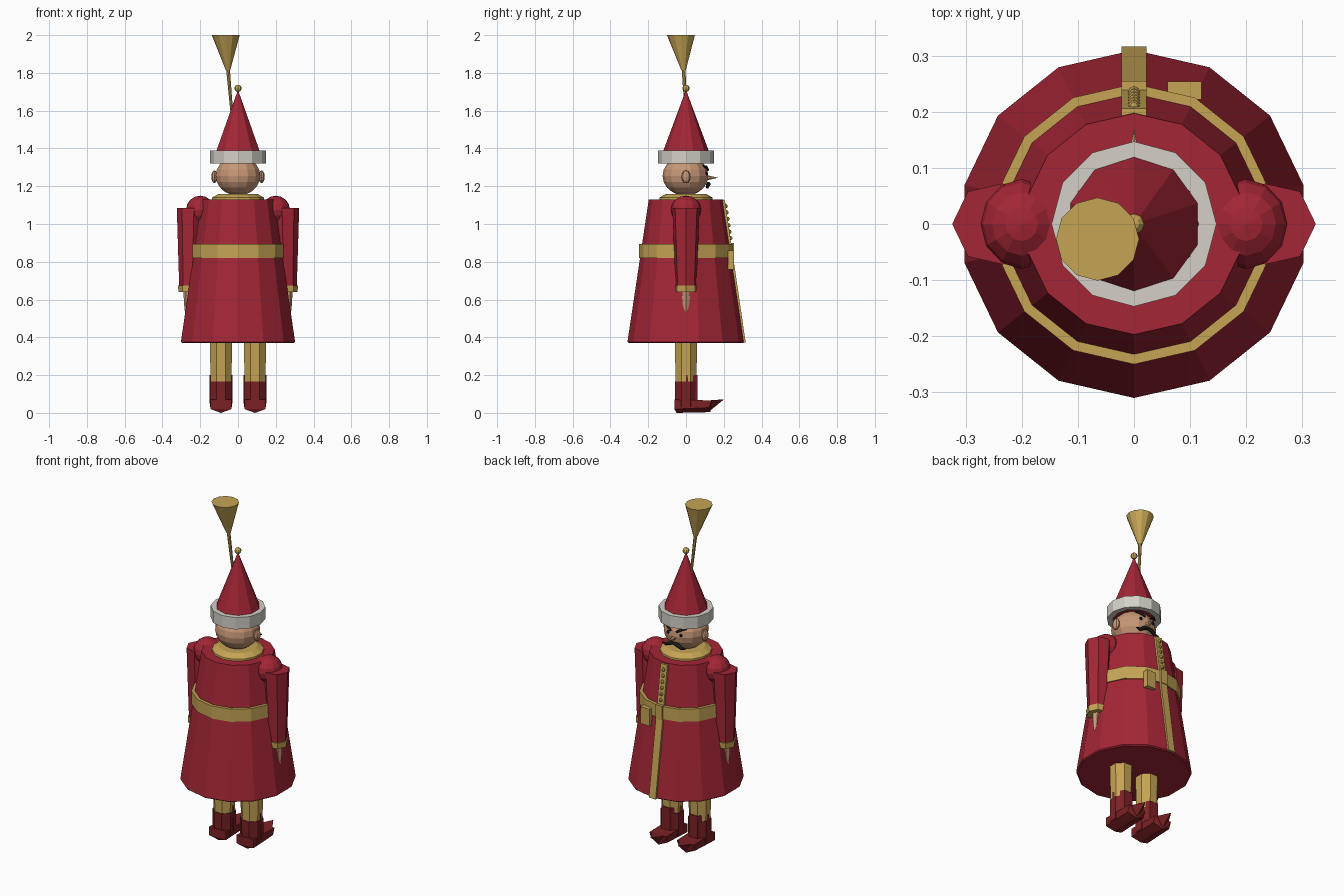
import bpy, bmesh, math
from mathutils import Vector

cube = bpy.data.objects.get("Cube")
if cube:
    bpy.data.objects.remove(cube)


def material(name, rgb):
    m = bpy.data.materials.new(name)
    m.use_nodes = True
    m.diffuse_color = (*rgb, 1)
    m.node_tree.nodes["Principled BSDF"].inputs["Base Color"].default_value = (*rgb, 1)
    return m


RED = material("coat_red", (0.37, 0.019, 0.036))
GOLD = material("gold", (0.56, 0.37, 0.09))
WHITE = material("fur_white", (0.66, 0.63, 0.57))
SKIN = material("skin", (0.57, 0.31, 0.18))
BOOT = material("boot_red", (0.2, 0.015, 0.018))
BLACK = material("black", (0.01, 0.01, 0.01))


def finish(name, bm, mat):
    bmesh.ops.recalc_face_normals(bm, faces=bm.faces)
    me = bpy.data.meshes.new(name)
    bm.to_mesh(me)
    bm.free()
    me.materials.append(mat)
    ob = bpy.data.objects.new(name, me)
    bpy.context.collection.objects.link(ob)
    return ob


def loft(name, mat, rings, n, start=90, flip=1):
    """Stack of flat rings (x, y, z, radius) with n sides, capped at both ends."""
    bm = bmesh.new()
    loops = []
    for x, y, z, r in rings:
        angles = [math.radians(start + 360 * i / n) for i in range(n)]
        loops.append([bm.verts.new((x + flip * r * math.cos(a), y + r * math.sin(a), z)) for a in angles])
    for a, b in zip(loops, loops[1:]):
        for i in range(n):
            j = (i + 1) % n
            bm.faces.new((a[i], a[j], b[j], b[i]))
    bm.faces.new(loops[0])
    bm.faces.new(loops[-1])
    bmesh.ops.remove_doubles(bm, verts=bm.verts, dist=0.0001)
    return finish(name, bm, mat)


def ball(name, mat, centre, size, u=10, v=7):
    bm = bmesh.new()
    bmesh.ops.create_uvsphere(bm, u_segments=u, v_segments=v, radius=1)
    for p in bm.verts:
        p.co = Vector(centre) + Vector([c * s for c, s in zip(p.co, size)])
    return finish(name, bm, mat)


def ring(name, mat, z0, z1, outer, inner, n):
    """Square-section band around the z axis."""
    bm = bmesh.new()
    section = ((outer, z0), (outer, z1), (inner, z1), (inner, z0))
    loops = []
    for i in range(n):
        a = math.pi / 2 + math.tau * i / n
        loops.append([bm.verts.new((r * math.cos(a), r * math.sin(a), z)) for r, z in section])
    for i in range(n):
        a, b = loops[i], loops[(i + 1) % n]
        for k in range(4):
            m = (k + 1) % 4
            bm.faces.new((a[k], a[m], b[m], b[k]))
    return finish(name, bm, mat)


def hull(name, mat, points):
    bm = bmesh.new()
    for p in points:
        bm.verts.new(p)
    bmesh.ops.convex_hull(bm, input=bm.verts)
    return finish(name, bm, mat)


def box(name, mat, lo, hi):
    xs, ys, zs = zip(lo, hi)
    return hull(name, mat, [(x, y, z) for x in xs for y in ys for z in zs])


def stroke(name, mat, points, radii):
    """Tapered solid that follows a path."""
    cu = bpy.data.curves.new(name, "CURVE")
    cu.dimensions = "3D"
    cu.bevel_depth = 1
    cu.bevel_resolution = 1
    cu.use_fill_caps = True
    sp = cu.splines.new("POLY")
    sp.points.add(len(points) - 1)
    for p, co, r in zip(sp.points, points, radii):
        p.co = (*co, 1)
        p.radius = r
    cu.materials.append(mat)
    ob = bpy.data.objects.new(name, cu)
    bpy.context.collection.objects.link(ob)
    return ob


# Coat, belt and collar
loft("coat", RED, [(0, 0, 0.37, 0.302), (0, 0, 0.376, 0.31), (0, 0, 1.13, 0.197)], 14)
ring("belt", GOLD, 0.82, 0.895, 0.25, 0.2, 14)
loft("collar", GOLD, [(0, 0, 1.12, 0.142), (0, 0, 1.14, 0.14), (0, 0, 1.16, 0.105)], 14)

# Button strip down the coat opening, with buttons and belt pouch
w = 0.022
hull("coat_strip", GOLD, [(x, y, z) for x in (-w, w)
                          for y, z in ((0.29, 0.372), (0.316, 0.372), (0.18, 1.125), (0.206, 1.125))])
hull("belt_clasp", GOLD, [(x, y, z) for x in (-w, w)
                          for y, z in ((0.22, 0.815), (0.255, 0.815), (0.22, 0.9), (0.255, 0.9))])
for i in range(6):
    z = 0.925 + i * 0.034
    ball(f"button_{i + 1}", GOLD, (0, 0.316 - (z - 0.372) * 0.146, z), (0.011,) * 3, 8, 5)
box("belt_pouch", GOLD, (0.06, 0.222, 0.76), (0.12, 0.254, 0.86))

# Head and face
ball("head", SKIN, (0, -0.003, 1.255), (0.121, 0.121, 0.105), 14, 10)
bm = bmesh.new()
bmesh.ops.create_cone(bm, cap_ends=True, segments=6, radius1=0.016, radius2=0, depth=0.07)
for p in bm.verts:
    p.co = Vector((p.co.x, 0.135 + p.co.z, 1.245 - p.co.y))
finish("nose", bm, SKIN)
for side, s in (("left", 1), ("right", -1)):
    ball(f"{side}_ear", SKIN, (s * 0.125, 0, 1.25), (0.016, 0.024, 0.034), 8, 6)
    ball(f"{side}_eye", BLACK, (s * 0.042, 0.108, 1.268), (0.009, 0.008, 0.009), 8, 5)
    stroke(f"{side}_eyebrow", BLACK,
           [(s * 0.018, 0.117, 1.285), (s * 0.045, 0.108, 1.302), (s * 0.07, 0.092, 1.308)],
           [0.006, 0.008, 0.004])
    stroke(f"{side}_moustache", BLACK,
           [(0, 0.118, 1.216), (s * 0.025, 0.119, 1.212), (s * 0.052, 0.113, 1.196), (s * 0.077, 0.112, 1.199)],
           [0.008, 0.012, 0.009, 0.003])

# Hat
ring("hat_fur", WHITE, 1.32, 1.39, 0.147, 0.115, 12)
loft("hat_cone", RED, [(0, 0, 1.33, 0.121), (0, 0, 1.388, 0.12), (0, 0, 1.705, 0.002)], 10)
ball("hat_bobble", GOLD, (0, 0, 1.718), (0.019,) * 3, 8, 6)

# Horn rising from the side of the hat
loft("horn_tube", GOLD, [(-0.033, 0, 1.59, 0.007), (-0.053, -0.013, 1.82, 0.01)], 8)
loft("horn_bell", GOLD, [(-0.053, -0.013, 1.815, 0.012), (-0.065, -0.027, 2.0, 0.074)], 12)

# Arms, legs and boots on both sides
for side, s in (("left", 1), ("right", -1)):
    ball(f"{side}_shoulder", RED, (s * 0.2, 0, 1.075), (0.075, 0.08, 0.075), 12, 8)
    loft(f"{side}_sleeve", RED, [(s * 0.255, 0, 0.66, 0.056), (s * 0.25, 0, 1.085, 0.074)], 7, 0, s)
    loft(f"{side}_cuff", GOLD, [(s * 0.255, 0, 0.64, 0.06), (s * 0.255, 0, 0.675, 0.063)], 7, 0, s)
    loft(f"{side}_hand", SKIN, [(s * 0.268, 0, 0.535, 0.013), (s * 0.265, 0, 0.58, 0.021),
                                (s * 0.262, 0, 0.65, 0.027)], 6, 0, s)
    x = s * 0.09
    loft(f"{side}_leg", GOLD, [(x, 0, 0.12, 0.058), (x, 0, 0.4, 0.065)], 8, 22.5)
    loft(f"{side}_boot_shaft", BOOT, [(x, 0, 0.03, 0.063), (x, 0, 0.165, 0.064)], 8, 22.5)
    # Raised shin flap
    hull(f"{side}_boot_flap", BOOT, [(x + dx, y, z) for z in (0.05, 0.2)
                                     for dx, y in ((-0.06, 0.0), (0.06, 0.0), (-0.028, 0.061), (0.028, 0.061))])
    # Shoe with a raised pointed toe
    shoe = [(x + dx, y, z) for dx in (-0.055, 0.055)
            for y, z in ((-0.062, 0.02), (-0.062, 0.07), (0.12, 0.028), (0.135, 0.066))]
    sole = [(x, -0.05, 0), (x, 0.13, 0.004)]
    hull(f"{side}_shoe", BOOT, shoe + sole)
    hull(f"{side}_toe", BOOT, [(x - 0.05, 0.12, 0.066), (x + 0.05, 0.12, 0.066),
                               (x, 0.125, 0.01), (x, 0.202, 0.072)])
